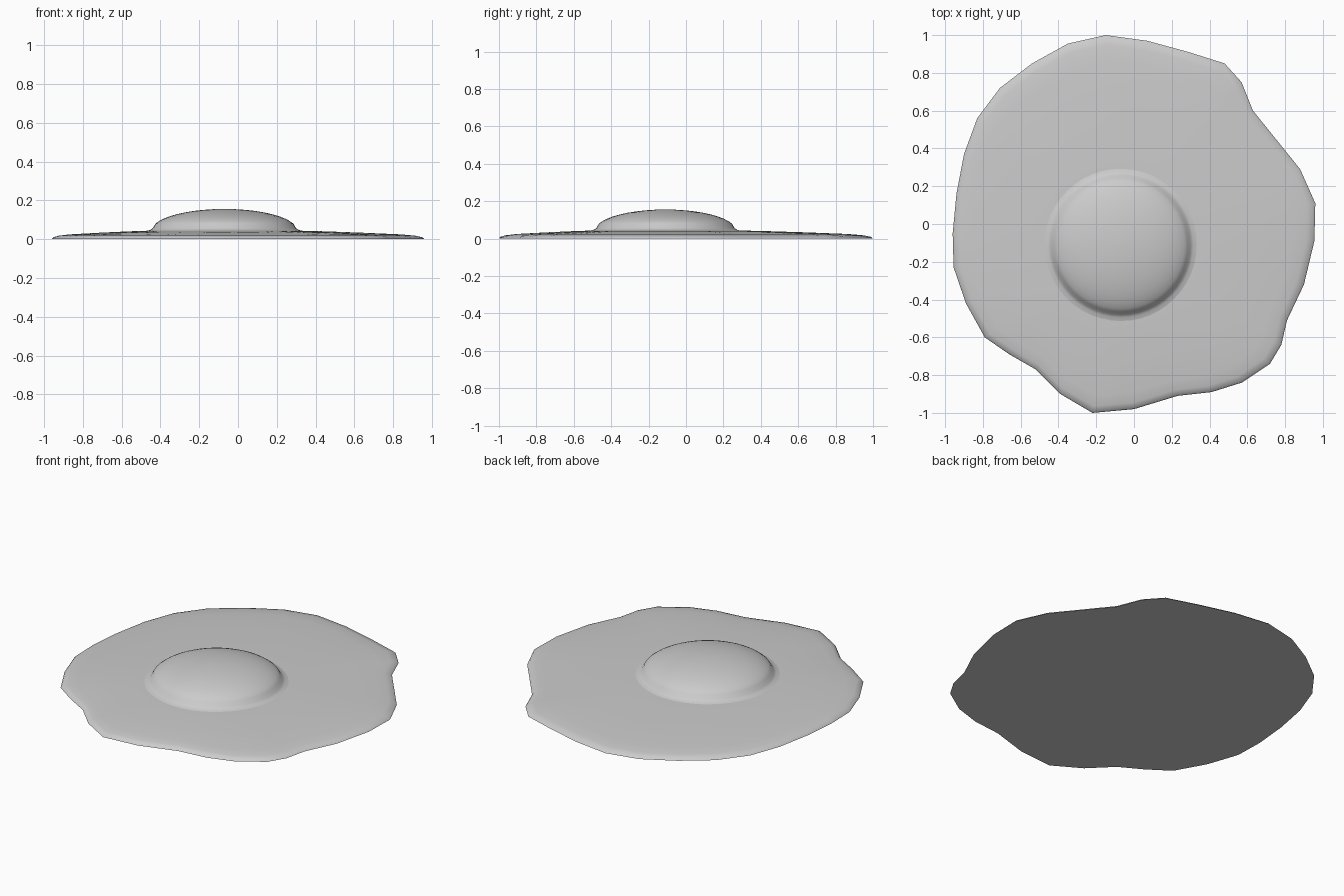
import bpy, bmesh, math
from mathutils import Vector

cube = bpy.data.objects.get("Cube")
if cube:
    bpy.data.objects.remove(cube, do_unlink=True)

grey = bpy.data.materials.new("plain_grey")
grey.use_nodes = True
colour = (0.6, 0.6, 0.6, 1)
grey.diffuse_color = colour
grey.node_tree.nodes["Principled BSDF"].inputs["Base Color"].default_value = colour

CENTRE = Vector((-0.07, -0.11, 0))


def loft(name, rings, cap_start, cap_end):
    """Bridge rings of points, closing the chosen ends."""
    bm = bmesh.new()
    loops = [[bm.verts.new(p) for p in ring] for ring in rings]
    for a, b in zip(loops, loops[1:]):
        for i in range(len(a)):
            j = (i + 1) % len(a)
            bm.faces.new((a[i], a[j], b[j], b[i]))
    if cap_start:
        bm.faces.new(loops[0])
    if cap_end:
        bm.faces.new(loops[-1])
    bmesh.ops.recalc_face_normals(bm, faces=bm.faces)
    # Open shells must face upwards
    if not cap_start and sum(f.normal.z for f in bm.faces) < 0:
        bmesh.ops.reverse_faces(bm, faces=bm.faces)
    mesh = bpy.data.meshes.new(name)
    bm.to_mesh(mesh)
    bm.free()
    mesh.materials.append(grey)
    obj = bpy.data.objects.new(name, mesh)
    bpy.context.collection.objects.link(obj)
    bpy.ops.object.select_all(action="DESELECT")
    obj.select_set(True)
    bpy.context.view_layer.objects.active = obj
    bpy.ops.object.shade_smooth_by_angle(angle=math.radians(50))
    return obj


# Egg white: wavy outline lofted inwards to a circle around the yolk
outline = [
    (-.15, 1), (.07, .97), (.29, .91), (.48, .85), (.57, .75), (.63, .60),
    (.88, .29), (.96, .11), (.955, -.09), (.90, -.32), (.81, -.51), (.78, -.64),
    (.72, -.74), (.57, -.84), (.41, -.89), (.23, -.91), (0, -.98), (-.22, -1),
    (-.39, -.90), (-.52, -.77), (-.66, -.69), (-.79, -.60), (-.89, -.42),
    (-.955, -.23), (-.96, -.05), (-.94, .16), (-.90, .37), (-.83, .56),
    (-.71, .72), (-.54, .85), (-.35, .955)]
rim = [Vector((x, y, 0)) for x, y in outline]
hub = [CENTRE + (p - CENTRE).normalized() * 0.38 for p in rim]
slope = [(1, 0), (.985, .01), (.93, .018), (.82, .025), (.5, .034), (.2, .041), (0, .044)]
rings = [[h.lerp(p, t) + Vector((0, 0, z)) for h, p in zip(hub, rim)] for t, z in slope]
loft("egg_white", rings, True, True)

# Yolk: flattened dome with a small flare where it meets the white
SIDES = 48
profile = [(.415, .041), (.385, .047), (.37, .056)]
for i in range(1, 11):
    a = math.radians(10 + 79 * i / 10)
    profile.append((.374 * math.cos(a), .046 + .11 * math.sin(a)))
dome = [[CENTRE + Vector((r * math.cos(k * math.tau / SIDES),
                          r * math.sin(k * math.tau / SIDES), z))
         for k in range(SIDES)] for r, z in profile]
loft("yolk", dome, False, True)
